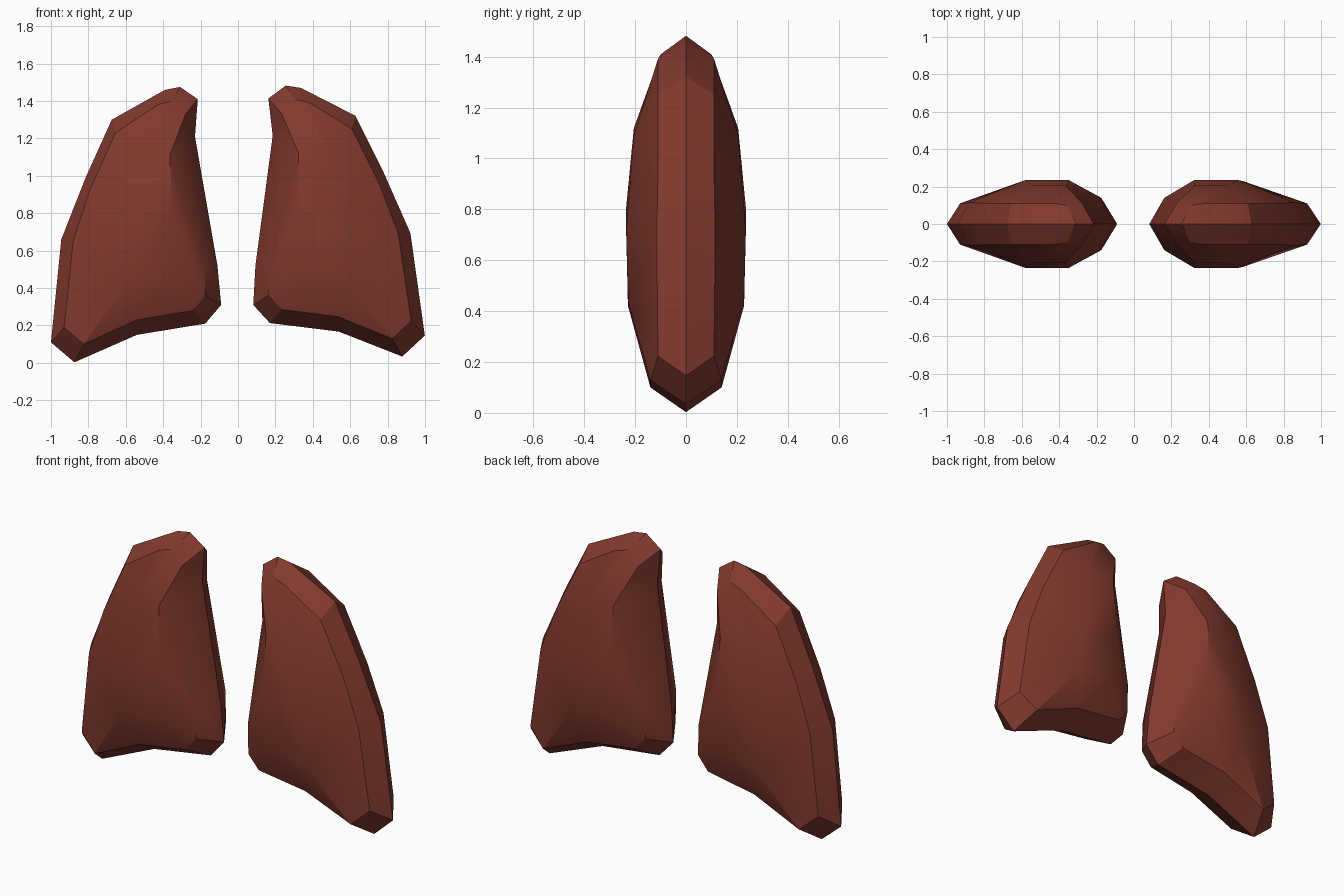
import bpy, bmesh, math
from mathutils import Matrix, Vector

if "Cube" in bpy.data.objects:
    bpy.data.objects.remove(bpy.data.objects["Cube"])

# Flesh material
mat = bpy.data.materials.new("dark_red")
mat.diffuse_color = (0.225, 0.042, 0.028, 1)
mat.use_nodes = True
mat.node_tree.nodes["Principled BSDF"].inputs["Base Color"].default_value = mat.diffuse_color

# Outline in the y = 0 plane (x, z)
RIM = [(1, .11), (.875, .003), (.54, .15), (.175, .21), (.09, .31), (.11, .52),
       (.23, 1.21), (.215, 1.41), (.31, 1.475), (.39, 1.46), (.675, 1.30),
       (.815, .99), (.945, .66)]
# Shoulder loop, matching the outline point by point (x, z, y)
MID = [(.93, .19, .11), (.825, .10, .14), (.54, .23, .145), (.24, .28, .14),
       (.175, .36, .14), (.18, .54, .14), (.29, 1.15, .13), (.28, 1.33, .115),
       (.355, 1.40, .10), (.43, 1.38, .11), (.655, 1.23, .11), (.79, .93, .11),
       (.88, .66, .115)]
# Raised front panel and which of its corners each shoulder point joins
TOP = [(.60, .42, .228), (.35, .475, .23), (.35, .80, .235), (.365, 1.11, .205),
       (.54, 1.075, .205), (.58, .70, .235)]
JOIN = [0, 0, 0, 1, 1, 2, 3, 3, 3, 4, 4, 4, 5]


def lung(name, side, tilt):
    bm = bmesh.new()
    n = len(RIM)
    for s in (-1, 1):
        rim = [bm.verts.new((x, 0, z)) for x, z in RIM]
        mid = [bm.verts.new((x, s * y, z)) for x, z, y in MID]
        top = [bm.verts.new((x, s * y, z)) for x, z, y in TOP]
        for i in range(n):
            j = (i + 1) % n
            bm.faces.new((rim[i], rim[j], mid[j], mid[i]))
            a, b = top[JOIN[i]], top[JOIN[j]]
            bm.faces.new((mid[i], mid[j], b) if a == b else (mid[i], mid[j], b, a))
        bm.faces.new((top[0], top[1], top[2], top[5]))
        bm.faces.new((top[5], top[2], top[3], top[4]))
    bmesh.ops.remove_doubles(bm, verts=bm.verts, dist=0.0005)
    # Tilt about the inner lower corner, then flip to the wanted side
    pivot = Vector((.1, 0, .1))
    bmesh.ops.rotate(bm, verts=bm.verts, cent=pivot,
                     matrix=Matrix.Rotation(tilt, 3, 'Y'))
    bmesh.ops.scale(bm, verts=bm.verts, vec=(side, 1, 1))
    bmesh.ops.recalc_face_normals(bm, faces=bm.faces)
    me = bpy.data.meshes.new(name)
    bm.to_mesh(me)
    bm.free()
    me.materials.append(mat)
    ob = bpy.data.objects.new(name, me)
    bpy.context.collection.objects.link(ob)
    bpy.ops.object.select_all(action='DESELECT')
    ob.select_set(True)
    bpy.context.view_layer.objects.active = ob
    bpy.ops.object.shade_smooth_by_angle(angle=math.radians(30))


lung("lung_left", -1, 0)
lung("lung_right", 1, -0.04)
